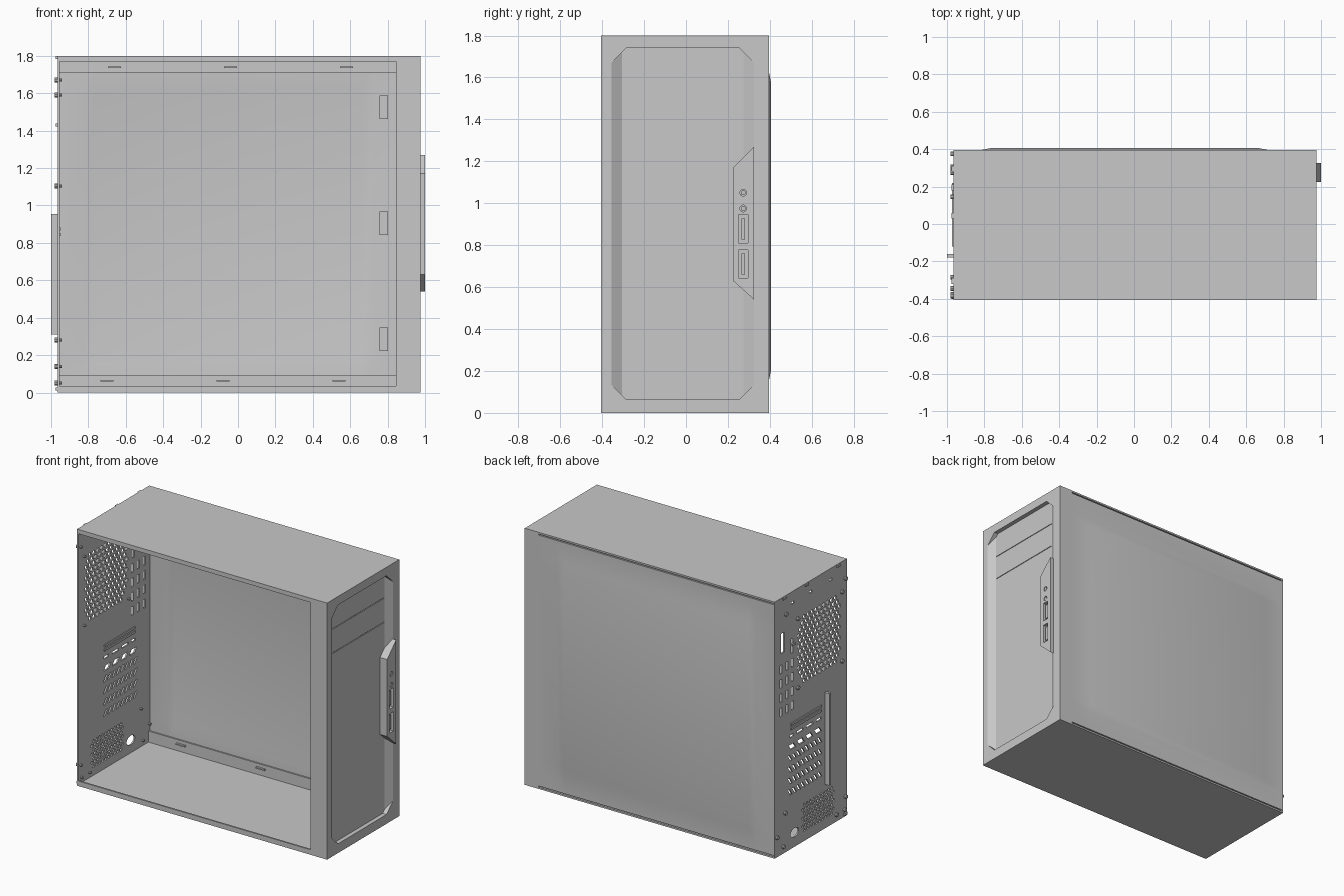
import bpy, bmesh, math
from mathutils import Vector

cube = bpy.data.objects.get("Cube")
if cube:
    bpy.data.objects.remove(cube, do_unlink=True)

grey = bpy.data.materials.new("painted_grey_steel")
grey.use_nodes = True
COLOUR = (0.58, 0.58, 0.58, 1.0)
grey.diffuse_color = COLOUR
grey.node_tree.nodes["Principled BSDF"].inputs["Base Color"].default_value = COLOUR

Y_SHIFT = -0.005            # centres the case, including the raised side panel


def finish(bm, name, smooth=False):
    bmesh.ops.recalc_face_normals(bm, faces=bm.faces)
    bmesh.ops.translate(bm, verts=bm.verts, vec=(0, Y_SHIFT, 0))
    me = bpy.data.meshes.new(name)
    bm.to_mesh(me)
    bm.free()
    me.materials.append(grey)
    ob = bpy.data.objects.new(name, me)
    bpy.context.collection.objects.link(ob)
    if smooth:
        bpy.ops.object.select_all(action='DESELECT')
        ob.select_set(True)
        bpy.context.view_layer.objects.active = ob
        bpy.ops.object.shade_smooth_by_angle(angle=math.radians(35))
    return ob


def add_box(bm, x, y, z):
    vs = bmesh.ops.create_cube(bm, size=1)["verts"]
    for v in vs:
        v.co = Vector([(a + b) / 2 + c * (b - a) for (a, b), c in zip((x, y, z), v.co)])


def box(name, x, y, z):
    bm = bmesh.new()
    add_box(bm, x, y, z)
    return finish(bm, name)


def prism(bm, pts, x0, x1):
    """Extrude a (y, z) outline from x0 to x1."""
    a = [bm.verts.new((x0, y, z)) for y, z in pts]
    b = [bm.verts.new((x1, y, z)) for y, z in pts]
    bm.faces.new(a)
    bm.faces.new(b[::-1])
    n = len(pts)
    for i in range(n):
        bm.faces.new((a[i], b[i], b[(i + 1) % n], a[(i + 1) % n]))


def rect(y, z, w, h, slant=0.0):
    return [(y - w / 2 - slant, z - h / 2), (y + w / 2 - slant, z - h / 2),
            (y + w / 2 + slant, z + h / 2), (y - w / 2 + slant, z + h / 2)]


def ring(y, z, r, n, ry=1.0):
    return [(y + ry * r * math.cos(2 * math.pi * (i + 0.5) / n),
             z + r * math.sin(2 * math.pi * (i + 0.5) / n)) for i in range(n)]


def cut(ob, bm):
    cutter = finish(bm, "cutter")
    cutter.hide_render = True
    mod = ob.modifiers.new("cut", 'BOOLEAN')
    mod.operation = 'DIFFERENCE'
    mod.solver = 'EXACT'
    mod.object = cutter
    bpy.ops.object.select_all(action='DESELECT')
    ob.select_set(True)
    bpy.context.view_layer.objects.active = ob
    bpy.ops.object.modifier_apply(modifier=mod.name)
    bpy.data.objects.remove(cutter, do_unlink=True)


# Sheet shell: top, floor, and the lips around the open side
box("top_plate", (-0.965, 0.935), (-0.4, 0.4), (1.788, 1.8))
box("floor_plate", (-0.965, 0.935), (-0.4, 0.4), (0, 0.012))
box("top_lip", (-0.965, 0.845), (-0.4, -0.388), (1.77, 1.788))
box("floor_lip", (-0.965, 0.845), (-0.4, -0.388), (0.012, 0.035))
box("front_lip", (0.845, 0.935), (-0.4, -0.388), (0.012, 1.788))
box("side_strip", (0.87, 0.935), (0.39, 0.4), (0.012, 1.788))
box("lower_side_flange", (-0.955, 0.935), (0.376, 0.386), (0.012, 0.09))
box("upper_side_flange", (-0.955, 0.935), (0.376, 0.386), (1.71, 1.788))

# Side panel with a softly raised middle
bm = bmesh.new()
xs = [-0.965, -0.82, -0.77, 0.67, 0.72, 0.87]
zs = [0.02, 0.15, 0.2, 1.58, 1.63, 1.78]
grid = [[bm.verts.new((x, 0.41 if i in (2, 3) and j in (2, 3) else 0.4, z))
         for j, z in enumerate(zs)] for i, x in enumerate(xs)]
for i in range(5):
    for j in range(5):
        bm.faces.new((grid[i][j], grid[i][j + 1], grid[i + 1][j + 1], grid[i + 1][j]))
faces = list(bm.faces)
inner = bmesh.ops.extrude_face_region(bm, geom=faces)["geom"]
bmesh.ops.translate(bm, vec=(0, -0.009, 0),
                    verts=[g for g in inner if isinstance(g, bmesh.types.BMVert)])
finish(bm, "side_panel", smooth=True)

# Panel hooks seen inside
bm = bmesh.new()
for z in (0.285, 0.905, 1.525):
    add_box(bm, (0.757, 0.802), (0.37, 0.395), (z - 0.062, z + 0.062))
finish(bm, "panel_hooks")
bm = bmesh.new()
for x in (-0.7, -0.08, 0.54):
    add_box(bm, (x - 0.035, x + 0.035), (0.362, 0.378), (0.058, 0.067))
    add_box(bm, (x + 0.005, x + 0.075), (0.362, 0.378), (1.735, 1.744))
finish(bm, "flange_clips")

# Front wall with a recessed, chamfered fascia
front = box("front_wall", (0.935, 0.975), (-0.4, 0.4), (0, 1.8))
bm = bmesh.new()


def octagon(y0, y1, c):
    return [(y0, 0.065 + c), (y0 + c, 0.065), (y1 - c, 0.065), (y1, 0.065 + c),
            (y1, 1.74 - c), (y1 - c, 1.74), (y0 + c, 1.74), (y0, 1.74 - c)]


low = [bm.verts.new((0.945, y, z)) for y, z in octagon(-0.30, 0.28, 0.02)]
mid = [bm.verts.new((0.975, y, z)) for y, z in octagon(-0.35, 0.33, 0.07)]
top = [bm.verts.new((1.05, y, z)) for y, z in octagon(-0.35, 0.33, 0.07)]
bm.faces.new(low)
bm.faces.new(top)
for a, b in ((low, mid), (mid, top)):
    for i in range(8):
        bm.faces.new((a[i], a[(i + 1) % 8], b[(i + 1) % 8], b[i]))
cut(front, bm)

# Drive bay seams
bm = bmesh.new()
for z in (1.40, 1.57):
    prism(bm, rect(-0.01, z, 0.57, 0.005), 0.940, 0.960)
cut(front, bm)

# Port pod with two buttons and two sockets
bm = bmesh.new()
prism(bm, [(0.23, 0.63), (0.33, 0.54), (0.33, 1.27), (0.23, 1.17)], 0.942, 1.0)
pod = finish(bm, "port_pod")
bm = bmesh.new()
for z in (0.71, 0.878):
    prism(bm, rect(0.278, z, 0.044, 0.135), 0.975, 1.02)
for z in (0.975, 1.05):
    prism(bm, ring(0.278, z, 0.016, 16), 0.985, 1.02)
cut(pod, bm)
bm = bmesh.new()
for z in (0.71, 0.878):
    prism(bm, rect(0.278, z, 0.018, 0.1), 0.970, 0.990)
for z in (0.975, 1.05):
    prism(bm, ring(0.278, z, 0.012, 16), 0.980, 0.998)
finish(bm, "buttons_and_sockets")

# Back wall, pierced by vents and slots
back = box("back_wall", (-0.965, -0.955), (-0.4, 0.4), (0.012, 1.788))
bm = bmesh.new()


def hole(pts):
    prism(bm, pts, -1.0, -0.9)


def vent(cy, cz, hw, hh, pitch, r, corner):
    rows = int(hh / (pitch * 0.87))
    cols = int(hw / pitch)
    for j in range(-rows, rows + 1):
        for i in range(-cols, cols + 1):
            dy, dz = (i + 0.5 * (j % 2)) * pitch, j * pitch * 0.87
            if abs(dy) <= hw and abs(dy) + abs(dz) < corner:
                hole(ring(cy + dy, cz + dz, r, 6))


vent(-0.10, 1.35, 0.24, 0.235, 0.043, 0.0155, 0.42)      # fan vent
vent(-0.08, 0.165, 0.17, 0.105, 0.034, 0.011, 0.25)      # power supply vent
for y in (0.20, 0.265, 0.33):                            # cable slots
    for z in (1.0, 1.1, 1.2, 1.3):
        hole(rect(y, z, 0.022, 0.06))
hole(rect(0.31, 1.48, 0.035, 0.14))
hole(rect(0.21, 1.42, 0.022, 0.1))
for z in (0.40, 0.48, 0.56, 0.64):                       # expansion bay vents
    for i in range(8):
        hole(rect(-0.10 + i * 0.047, z, 0.02, 0.042, 0.014))
for i in range(4):
    hole(rect(-0.08 + i * 0.095, 0.715, 0.055, 0.035, 0.012))
for y, w in ((-0.09, 0.05), (0.01, 0.07), (0.12, 0.07), (0.21, 0.04)):
    hole(rect(y, 0.79, w, 0.018))
hole(ring(0.18, 0.10, 0.033, 12, 1.4))                   # power plug opening
for y in (-0.22, 0.0, 0.2):
    hole(rect(y, 1.72, 0.03, 0.018))
cut(back, bm)

# Port shield ridges, expansion cover bar
bm = bmesh.new()
for z in (0.845, 0.875):
    prism(bm, rect(0.055, z, 0.34, 0.016), -0.972, -0.95)
finish(bm, "port_shield_ridges")
box("expansion_cover_bar", (-1.0, -0.964), (-0.175, -0.155), (0.31, 0.955))

# Screws through the back wall
bm = bmesh.new()
for y, z in ((-0.38, 1.67), (-0.34, 1.59), (0.15, 1.59), (-0.34, 1.105), (0.15, 1.105),
             (0.29, 0.28), (0.38, 0.14), (-0.38, 0.14), (-0.28, 0.05), (-0.37, 0.05),
             (0.31, 0.05), (0.28, 1.67)):
    prism(bm, ring(y, z, 0.013, 10), -0.98, -0.965)
    prism(bm, ring(y, z, 0.008, 10), -0.966, -0.94)
finish(bm, "back_screws", smooth=True)
bm = bmesh.new()
for y, z in ((-0.3, 1.79), (0.05, 1.79), (0.3, 1.79), (0.2, 1.43), (-0.38, 0.02)):
    prism(bm, rect(y, z, 0.03, 0.016), -0.975, -0.96)
finish(bm, "back_tabs")
